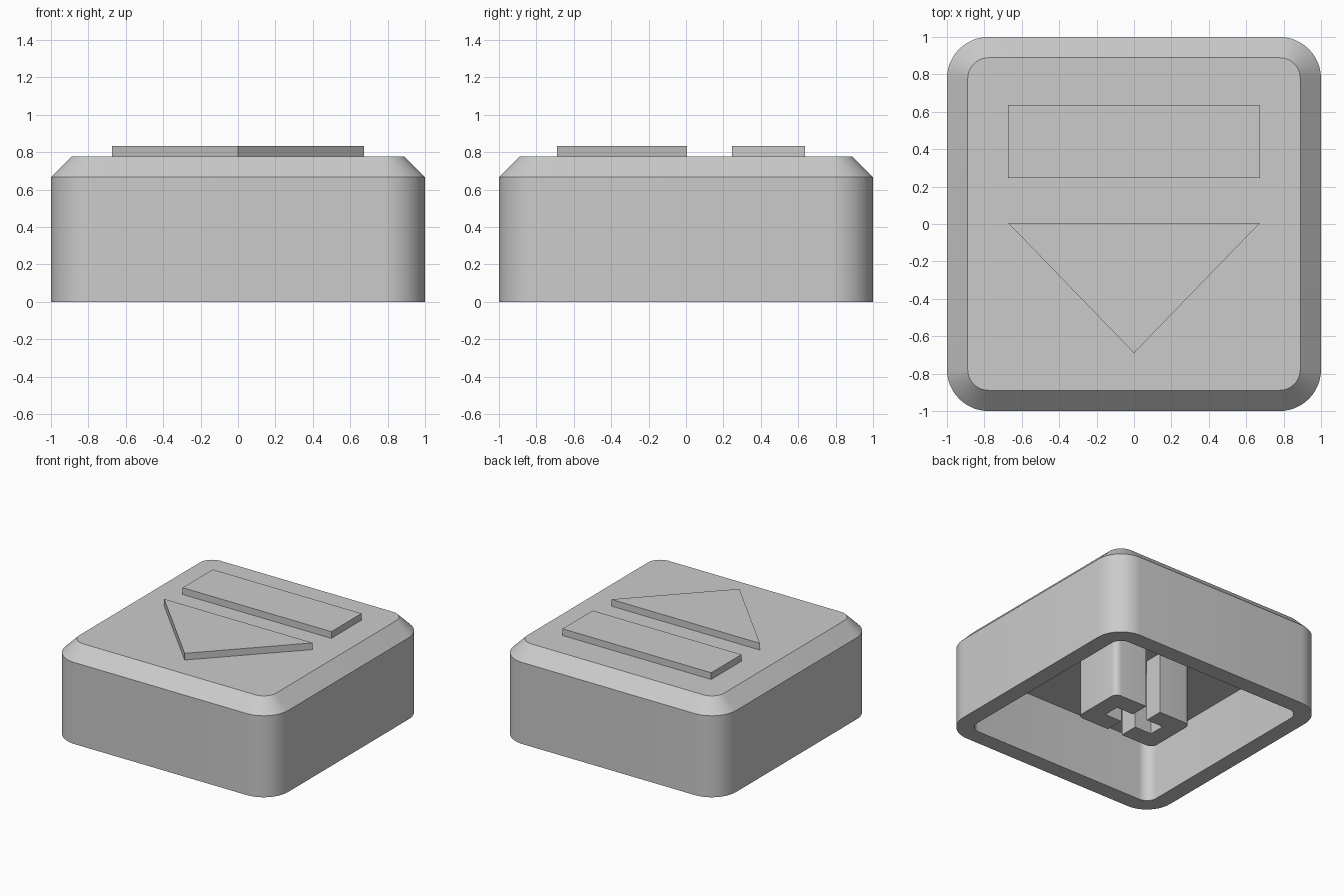
import bpy, bmesh, math

cube = bpy.data.objects.get("Cube")
if cube:
    bpy.data.objects.remove(cube, do_unlink=True)

grey = bpy.data.materials.new("light_grey")
grey.use_nodes = True
grey.diffuse_color = (0.6, 0.6, 0.6, 1)
grey.node_tree.nodes["Principled BSDF"].inputs["Base Color"].default_value = (0.6, 0.6, 0.6, 1)


def finish(name, bm):
    bmesh.ops.recalc_face_normals(bm, faces=bm.faces)
    mesh = bpy.data.meshes.new(name)
    bm.to_mesh(mesh)
    bm.free()
    mesh.materials.append(grey)
    obj = bpy.data.objects.new(name, mesh)
    bpy.context.collection.objects.link(obj)
    bpy.ops.object.select_all(action='DESELECT')
    obj.select_set(True)
    bpy.context.view_layer.objects.active = obj
    bpy.ops.object.shade_smooth_by_angle(angle=math.radians(30))
    return obj


def arc(cx, cy, r, start, steps=12):
    """Quarter circle, anticlockwise from the start angle in degrees."""
    angles = [math.radians(start + 90 * i / steps) for i in range(steps + 1)]
    return [(cx + r * math.cos(a), cy + r * math.sin(a)) for a in angles]


def rounded_square(half, r):
    c = half - r
    return arc(c, c, r, 0) + arc(-c, c, r, 90) + arc(-c, -c, r, 180) + arc(c, -c, r, 270)


def loft(name, sections):
    """Bridge successive (outline, z) sections and cap both ends."""
    bm = bmesh.new()
    rings = [[bm.verts.new((x, y, z)) for x, y in pts] for pts, z in sections]
    for a, b in zip(rings, rings[1:]):
        for i in range(len(a)):
            j = (i + 1) % len(a)
            bm.faces.new((a[i], a[j], b[j], b[i]))
    bm.faces.new(rings[0])
    bm.faces.new(rings[-1])
    return finish(name, bm)


def prism(name, pts, z0, z1):
    return loft(name, [(pts, z0), (pts, z1)])


# Hollow cap: cavity ceiling, inner wall, rim, outer wall, chamfered top
CEILING, SHOULDER, TOP, RAISED = 0.505, 0.667, 0.778, 0.833
outer = rounded_square(1.0, 0.222)
inner = rounded_square(0.867, 0.09)
loft("cap_shell", [(inner, CEILING), (inner, 0), (outer, 0),
                   (outer, SHOULDER), (rounded_square(0.889, 0.111), TOP)])

# Raised bar and triangle on the top
W = 0.673
prism("raised_bar", [(-W, 0.245), (W, 0.245), (W, 0.635), (-W, 0.635)], TOP, RAISED)
prism("raised_triangle", [(-W, 0.005), (0, -0.69), (W, 0.005)], TOP, RAISED)

# Stem: two C-shaped halves either side of the cross slot
SX, SY, SLOT, ARM, R = 0.36, 0.22, 0.067, 0.22, 0.05
half = [(SLOT, -SY)] + arc(SX - R, R - SY, R, 270, 6) + arc(SX - R, SY - R, R, 0, 6)
half += [(SLOT, SY), (SLOT, SLOT), (ARM, SLOT), (ARM, -SLOT), (SLOT, -SLOT)]
for side, sign in (("left", 1), ("right", -1)):
    prism("stem_" + side, [(sign * x, y) for x, y in half], 0, CEILING)
